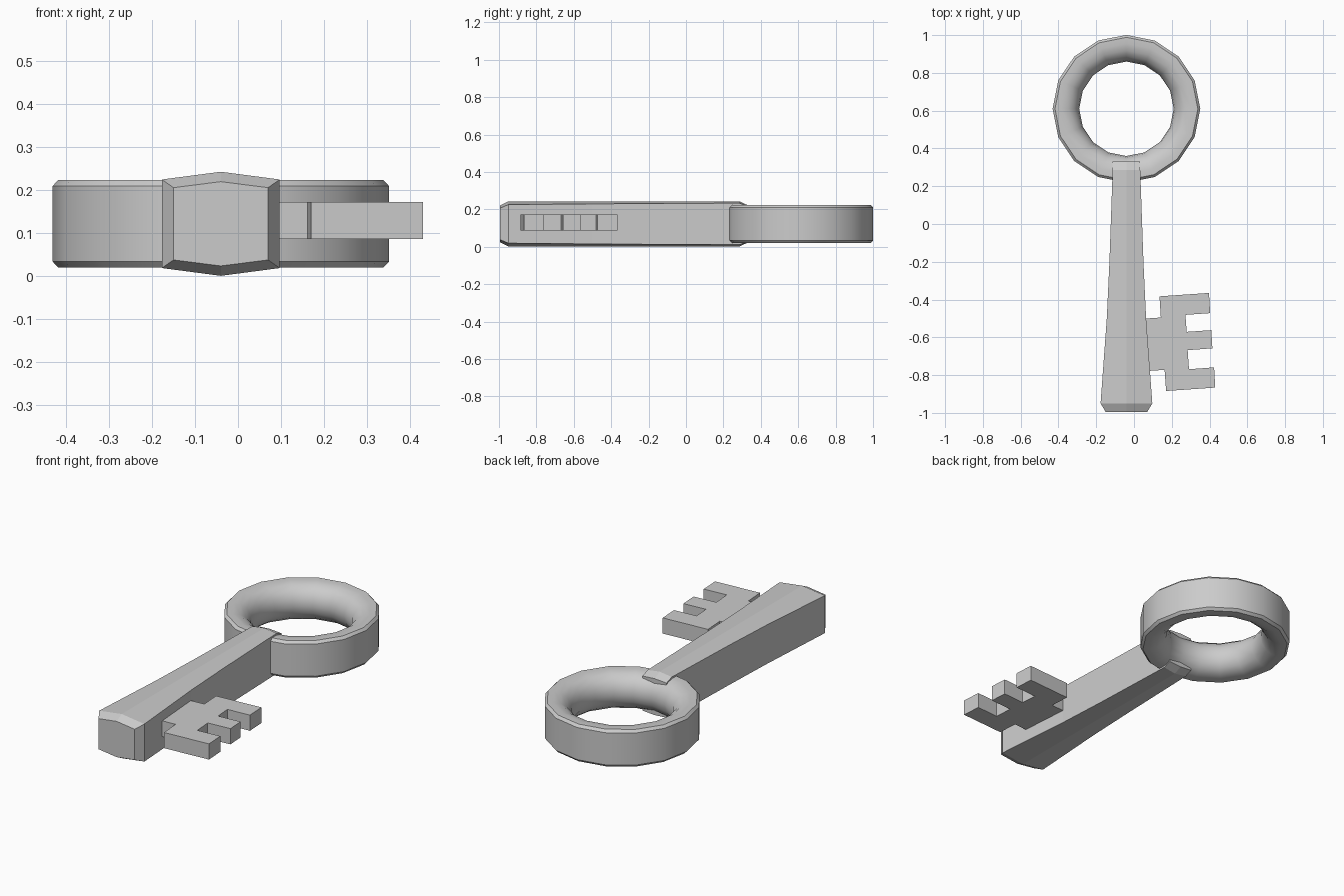
import bpy, bmesh, math

if "Cube" in bpy.data.objects:
    bpy.data.objects.remove(bpy.data.objects["Cube"])

CX, CY, CZ = -0.04, 0.61, 0.122  # ring centre and mid height of the key


def finish(name, bm, smooth=False):
    bmesh.ops.recalc_face_normals(bm, faces=bm.faces)
    mesh = bpy.data.meshes.new(name)
    bm.to_mesh(mesh)
    bm.free()
    obj = bpy.data.objects.new(name, mesh)
    bpy.context.collection.objects.link(obj)
    if smooth:
        bpy.context.view_layer.objects.active = obj
        obj.select_set(True)
        bpy.ops.object.shade_smooth_by_angle(angle=math.radians(35))
        obj.select_set(False)
    return obj


def bridge(bm, a, b):
    n = len(a)
    for i in range(n):
        bm.faces.new((a[i], a[(i + 1) % n], b[(i + 1) % n], b[i]))


# Bow ring: bevelled outer wall, rounded inner wall
profile = [(0.378, -0.102), (0.391, -0.088), (0.391, 0.088), (0.378, 0.102)]
for i in range(9):
    t = math.pi / 2 + math.pi * i / 8
    profile.append((0.345 + 0.095 * math.cos(t), 0.102 * math.sin(t)))
bm = bmesh.new()
SEG = 16
rings = []
for s in range(SEG):
    a = 2 * math.pi * s / SEG
    rings.append([bm.verts.new((CX + r * math.cos(a), CY + r * math.sin(a), CZ + z))
                  for r, z in profile])
for s in range(SEG):
    bridge(bm, rings[s], rings[(s + 1) % SEG])
finish("bow_ring", bm, True)

# Shaft: tapering ridged bar with bevelled tip, each row is y, half width, side z, ridge z
stations = [(-0.995, 0.11, 0.084, 0.098), (-0.95, 0.137, 0.103, 0.121),
            (-0.5, 0.104, 0.107, 0.121), (-0.2, 0.09, 0.109, 0.121),
            (0.285, 0.073, 0.111, 0.121), (0.33, 0.073, 0.095, 0.1)]
bm = bmesh.new()
loops = []
for y, w, side, ridge in stations:
    pts = [(-w, -side), (0, -ridge), (w, -side), (w, side), (0, ridge), (-w, side)]
    loops.append([bm.verts.new((CX + x, y, CZ + z)) for x, z in pts])
for a, b in zip(loops, loops[1:]):
    bridge(bm, a, b)
bm.faces.new(loops[0])
bm.faces.new(loops[-1])
finish("shaft", bm)

# Bit: flat toothed plate
outline = [(0.0, -0.505), (0.142, -0.495), (0.135, -0.383), (0.397, -0.365),
           (0.403, -0.472), (0.272, -0.481), (0.279, -0.571), (0.409, -0.562),
           (0.415, -0.658), (0.284, -0.668), (0.291, -0.769), (0.424, -0.759),
           (0.43, -0.866), (0.17, -0.884), (0.162, -0.772), (0.0, -0.783)]
bm = bmesh.new()
low, high = [[bm.verts.new((x, y, z)) for x, y in outline] for z in (0.087, 0.173)]
bridge(bm, low, high)
bm.faces.new(low)
bm.faces.new(high)
finish("bit", bm)
